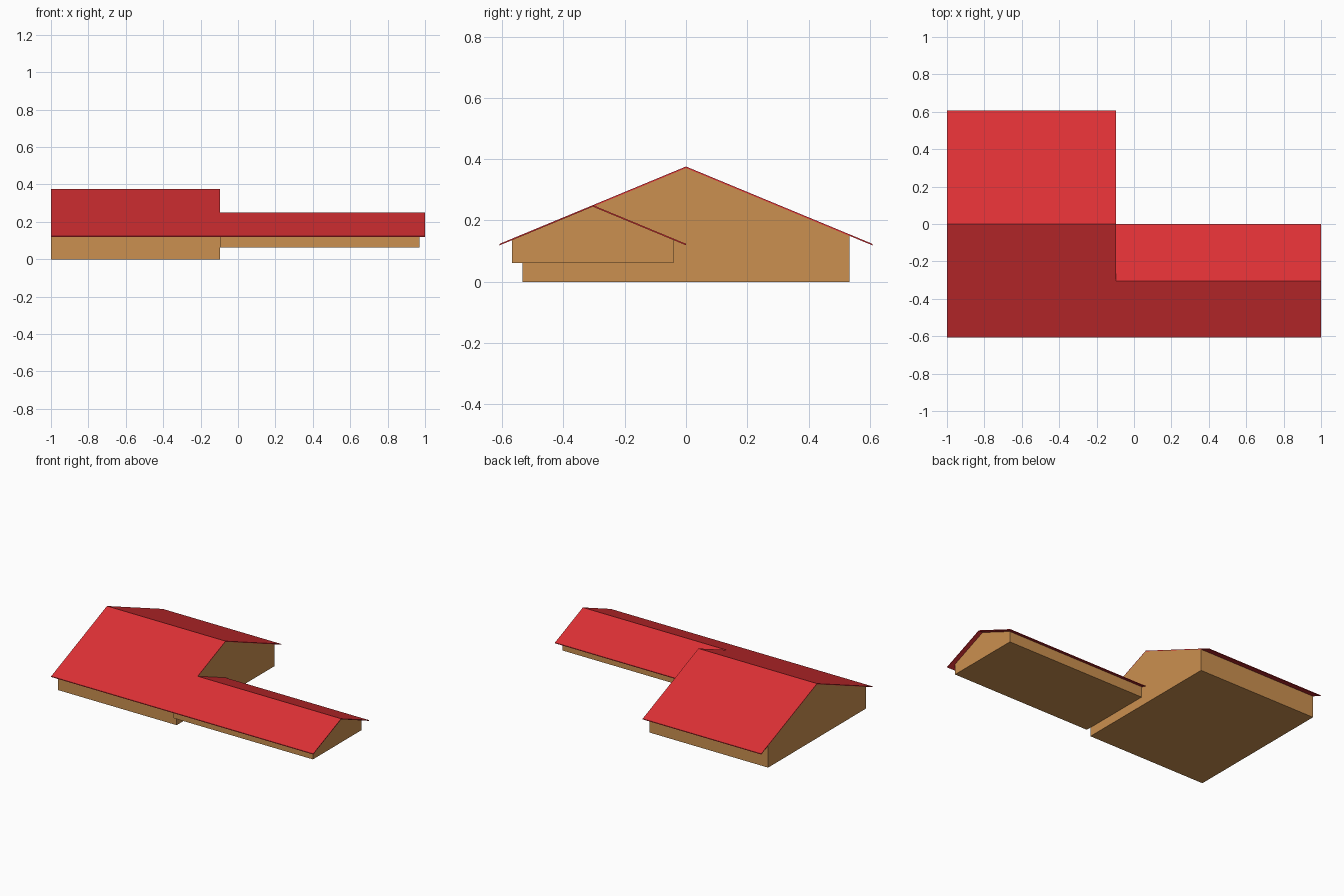
import bpy, bmesh

if "Cube" in bpy.data.objects:
    bpy.data.objects.remove(bpy.data.objects["Cube"])


def material(name, color):
    m = bpy.data.materials.new(name)
    m.diffuse_color = color
    m.use_nodes = True
    m.node_tree.nodes["Principled BSDF"].inputs["Base Color"].default_value = m.diffuse_color
    return m


RED = material("roof_red", (0.72, 0.03, 0.035, 1))
TAN = material("wall_tan", (0.60, 0.28, 0.08, 1))


def extrude_x(name, profile, x0, x1, mat):
    """Extrude a (y, z) outline along x."""
    bm = bmesh.new()
    face = bm.faces.new([bm.verts.new((x0, y, z)) for y, z in profile])
    new = bmesh.ops.extrude_face_region(bm, geom=[face])["geom"]
    verts = [g for g in new if isinstance(g, bmesh.types.BMVert)]
    bmesh.ops.translate(bm, verts=verts, vec=(x1 - x0, 0, 0))
    bmesh.ops.recalc_face_normals(bm, faces=bm.faces)
    mesh = bpy.data.meshes.new(name)
    bm.to_mesh(mesh)
    bm.free()
    mesh.materials.append(mat)
    obj = bpy.data.objects.new(name, mesh)
    bpy.context.collection.objects.link(obj)


EAVE, T = 0.124, 0.005          # eave height, roof thickness
SLOPE = (0.377 - EAVE) / 0.61   # shared roof pitch


def gabled_block(name, yc, roof_half, wall_half, base, roof_x, wall_x):
    ridge = EAVE + SLOPE * roof_half
    # walls with gable ends, reaching the underside of the roof
    top = ridge - T
    shoulder = top - SLOPE * wall_half
    extrude_x(name + "_walls",
              [(yc - wall_half, base), (yc + wall_half, base),
               (yc + wall_half, shoulder), (yc, top),
               (yc - wall_half, shoulder)], *wall_x, TAN)
    # thin folded roof sheet
    extrude_x(name + "_roof",
              [(yc - roof_half, EAVE), (yc, ridge), (yc + roof_half, EAVE),
               (yc + roof_half, EAVE - T), (yc, ridge - T),
               (yc - roof_half, EAVE - T)], *roof_x, RED)


# tall main house and lower raised wing sharing the front roof slope
gabled_block("main_house", 0, 0.608, 0.533, 0, (-1, -0.095), (-1, -0.095))
gabled_block("side_wing", -0.304, 0.304, 0.264, 0.062, (-0.095, 1), (-0.095, 0.97))
